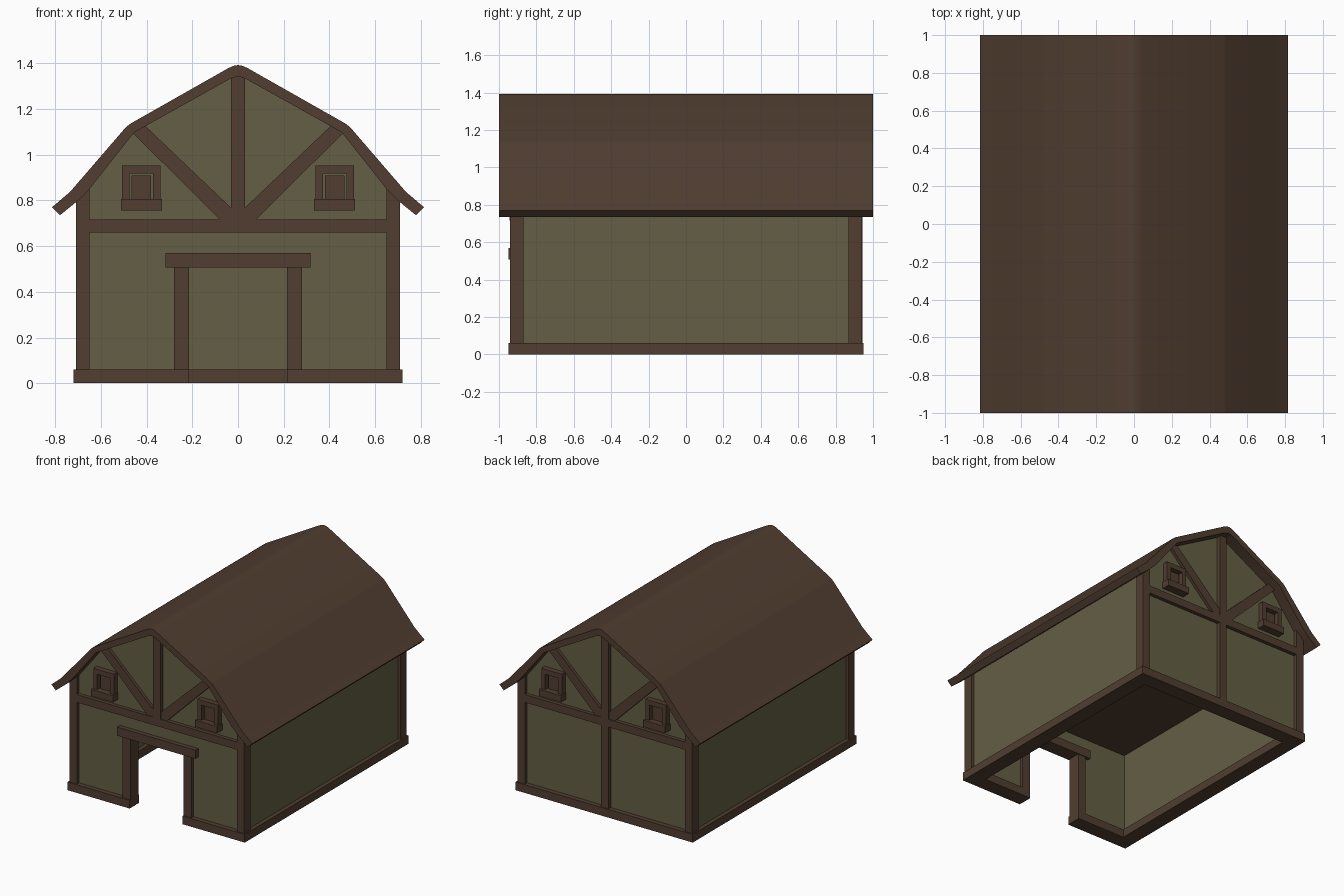
import bpy, bmesh, math

if "Cube" in bpy.data.objects:
    bpy.data.objects.remove(bpy.data.objects["Cube"])


def material(name, rgb):
    m = bpy.data.materials.new(name)
    m.diffuse_color = (*rgb, 1)
    m.use_nodes = True
    m.node_tree.nodes["Principled BSDF"].inputs["Base Color"].default_value = m.diffuse_color
    return m


WOOD = material("dark brown wood", (0.082, 0.048, 0.030))
PLASTER = material("olive plaster", (0.130, 0.114, 0.060))


def prism(name, pts, y0, y1, mat):
    """Extrude an xz outline along y."""
    bm = bmesh.new()
    face = bm.faces.new([bm.verts.new((x, y0, z)) for x, z in pts])
    ext = bmesh.ops.extrude_face_region(bm, geom=[face])
    for v in ext["geom"]:
        if isinstance(v, bmesh.types.BMVert):
            v.co.y = y1
    bmesh.ops.recalc_face_normals(bm, faces=bm.faces)
    me = bpy.data.meshes.new(name)
    bm.to_mesh(me)
    bm.free()
    me.materials.append(mat)
    ob = bpy.data.objects.new(name, me)
    bpy.context.collection.objects.link(ob)
    return ob


def box(name, x0, x1, y0, y1, z0, z1, mat=WOOD):
    return prism(name, [(x0, z0), (x1, z0), (x1, z1), (x0, z1)], y0, y1, mat)


def mirrored(half):
    """Complete a right-hand outline with its left-hand mirror."""
    return half + [(-x, z) for x, z in reversed(half) if x > 0]


def span(s, a, b):
    return sorted((s * a, s * b))


# Roof shell: gambrel with flared eaves and a rounded ridge
outer = [(0, 1.393), (0.022, 1.389), (0.045, 1.378), (0.47, 1.137),
         (0.49, 1.122), (0.735, 0.838), (0.815, 0.77)]
inner = [(0.78, 0.735), (0.70, 0.80), (0.65, 0.85), (0.455, 1.098),
         (0.03, 1.335), (0, 1.343)]
right = outer + inner
roof_pts = right + [(-x, z) for x, z in reversed(right) if x > 0]
left_outer = [(-x, z) for x, z in reversed(outer[1:])]
left_inner = [(-x, z) for x, z in reversed(inner[:-1])]
roof = prism("roof", outer + inner + left_inner + left_outer, -1, 1, WOOD)
bpy.context.view_layer.objects.active = roof
roof.select_set(True)
bpy.ops.object.shade_smooth_by_angle(angle=math.radians(62))

# Gable walls, the front one with a doorway
gable = [(0.69, 0.03), (0.69, 0.82), (0.46, 1.105), (0.03, 1.345)]
prism("back_wall", mirrored(gable), 0.865, 0.915, PLASTER)
prism("front_wall", mirrored([(0.23, 0.52), (0.23, 0.03)] + gable),
      -0.915, -0.865, PLASTER)

# Side walls, side sills and attic floor
for s, side in ((-1, "left"), (1, "right")):
    box(side + "_wall", *span(s, 0.64, 0.69), -0.87, 0.87, 0.03, 0.83, PLASTER)
    box(side + "_sill", *span(s, 0.61, 0.72), -0.95, 0.95, 0, 0.06)
    box(side + "_front_sill", *span(s, 0.215, 0.61), -0.95, -0.84, 0, 0.06)
    # Door frame posts
    box(side + "_door_post", *span(s, 0.215, 0.28), -0.94, -0.845, 0.06, 0.51)
box("back_sill", -0.61, 0.61, 0.84, 0.95, 0, 0.06)
box("attic_floor", -0.66, 0.66, -0.88, 0.88, 0.66, 0.70)
box("door_lintel", -0.318, 0.318, -0.948, -0.84, 0.507, 0.57)

# Timber framing and windows on both gable ends
for e, end in ((-1, "front"), (1, "back")):
    box(end + "_beam", -0.65, 0.65, *span(e, 0.90, 0.942), 0.66, 0.717)
    box(end + "_king_post", -0.03, 0.03, *span(e, 0.90, 0.944),
        0.717 if e < 0 else 0.06, 1.345)
    if e > 0:
        bpy.data.objects["back_king_post"].name = "back_center_post"
    for s, side in ((-1, "left"), (1, "right")):
        n = f"{end}_{side}_"
        post = [(0.65, 0.06), (0.71, 0.06), (0.71, 0.80), (0.65, 0.855)]
        prism(n + "corner_post", [(s * x, z) for x, z in post],
              *span(e, 0.87, 0.942), WOOD)
        brace = [(0.03, 0.717), (0.08, 0.717), (0.465, 1.10), (0.41, 1.13),
                 (0.03, 0.768)]
        prism(n + "brace", [(s * x, z) for x, z in brace],
              *span(e, 0.90, 0.938), WOOD)
        # Window frame, pane and ledge
        frame = [(0.34, 0.80), (0.372, 0.80), (0.372, 0.918), (0.475, 0.918),
                 (0.475, 0.80), (0.507, 0.80), (0.507, 0.954), (0.34, 0.954)]
        prism(n + "window_frame", [(s * x, z) for x, z in frame],
              *span(e, 0.90, 0.955), WOOD)
        box(n + "window_pane", *span(s, 0.381, 0.466), *span(e, 0.90, 0.93),
            0.80, 0.909)
        box(n + "window_ledge", *span(s, 0.332, 0.513), *span(e, 0.90, 0.975),
            0.757, 0.806)
